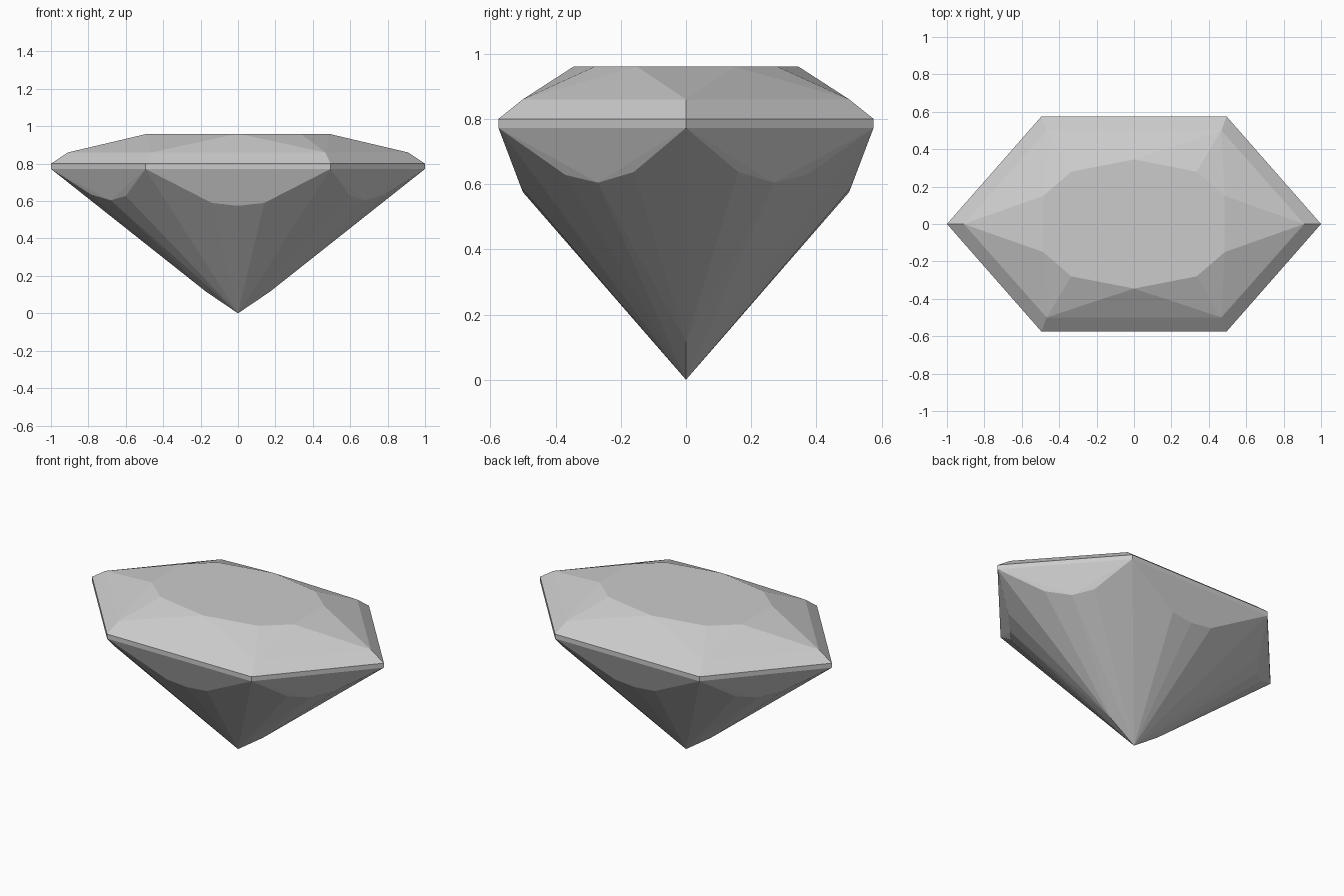
import bpy
import bmesh
import math

cube = bpy.data.objects.get("Cube")
if cube:
    bpy.data.objects.remove(cube, do_unlink=True)


def make_material(name, color):
    mat = bpy.data.materials.new(name)
    mat.use_nodes = True
    mat.diffuse_color = color
    mat.node_tree.nodes["Principled BSDF"].inputs["Base Color"].default_value = color
    return mat


def mirrored(points):
    """Reflect one quadrant of corners across both vertical planes."""
    return {(sx * x, sy * y, z) for x, y, z in points for sx in (1, -1) for sy in (1, -1)}


# Corners of one quadrant, from the flat table down to the culet
table = [(0, 0.345, 0.96), (0.335, 0.28, 0.96), (0.485, 0.15, 0.96)]
crown = [(0.91, 0, 0.86), (0.467, 0.5, 0.86)]
girdle = [(x, y, z) for x, y in ((1, 0), (0.495, 0.575)) for z in (0.8, 0.772)]
front_facet = [(0, 0.5, 0.575), (0.14, 0.506, 0.59)]
side_facet = [(0.60, 0.37, 0.628), (0.68, 0.27, 0.604), (0.79, 0.16, 0.637)]
culet = [(0.17, 0, 0.115), (0, 0, 0)]

# The cut stone is the convex skin around all of its corners
bm = bmesh.new()
for point in sorted(mirrored(table + crown + girdle + front_facet + side_facet + culet)):
    bm.verts.new(point)
bmesh.ops.remove_doubles(bm, verts=bm.verts, dist=0.0005)
hull = bmesh.ops.convex_hull(bm, input=bm.verts)
loose = [v for v in hull["geom_interior"] if isinstance(v, bmesh.types.BMVert)]
bmesh.ops.delete(bm, geom=loose, context="VERTS")

# Merge triangles that share a facet
bmesh.ops.dissolve_limit(bm, angle_limit=math.radians(2), verts=bm.verts, edges=bm.edges)
bmesh.ops.recalc_face_normals(bm, faces=bm.faces)

mesh = bpy.data.meshes.new("cut_gemstone")
bm.to_mesh(mesh)
bm.free()
mesh.materials.append(make_material("pale_grey", (0.6, 0.6, 0.6, 1)))
gem = bpy.data.objects.new("cut_gemstone", mesh)
bpy.context.collection.objects.link(gem)
